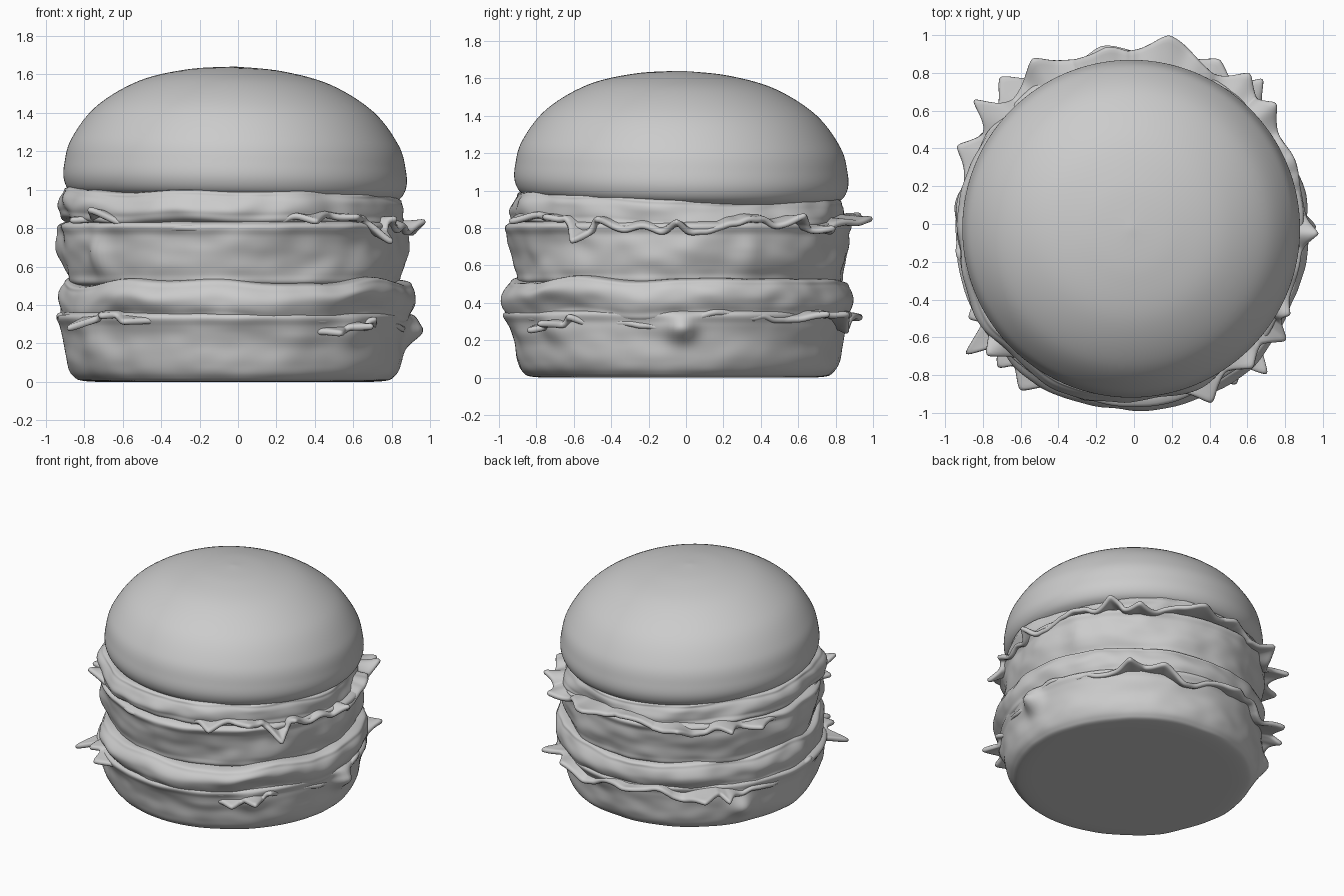
import bpy, bmesh
from math import sin, cos, pi, exp
from mathutils import Vector, noise


def finish(name, bm):
    bmesh.ops.recalc_face_normals(bm, faces=bm.faces)
    for f in bm.faces:
        f.smooth = True
    me = bpy.data.meshes.new(name)
    bm.to_mesh(me)
    bm.free()
    ob = bpy.data.objects.new(name, me)
    bpy.context.collection.objects.link(ob)
    return ob


def gap(a, deg):
    """Signed angle difference in degrees."""
    return (a * 180 / pi - deg + 180) % 360 - 180


def smooth_profile(pts, steps=7):
    """Catmull-Rom curve through the profile points."""
    p = [Vector(q) for q in pts]
    p = [p[0]] + p + [p[-1]]
    out = []
    for i in range(1, len(p) - 2):
        a, b, c, d = p[i - 1:i + 3]
        for k in range(steps):
            t = k / steps
            out.append(0.5 * (2 * b + (c - a) * t + (2 * a - 5 * b + 4 * c - d) * t ** 2
                              + (3 * b - a - 3 * c + d) * t ** 3))
    return out + [p[-1]]


def bridge(bm, rings):
    n = len(rings[0])
    for r0, r1 in zip(rings, rings[1:]):
        for i in range(n):
            j = (i + 1) % n
            bm.faces.new((r0[i], r0[j], r1[j], r1[i]))


def lathe(name, profile, centre, tilt=(0, 0), rough=0.0, wave=0.0, bulges=(), seed=0, n=216):
    """Round layer; rough = lumps, wave = undulating height,
    bulges = (deg, z, angular width, z width, amount) for sauce drips and sagging."""
    bm = bmesh.new()
    rings = []
    for r, z in smooth_profile(profile):
        ring = []
        for i in range(n):
            a = 2 * pi * i / n
            edge = min(1, max(0, (r - 0.5) / 0.35))
            p = Vector((cos(a) * 2.6, sin(a) * 2.6, z * 5 + seed * 7))
            rr = r + edge * (rough * noise.noise(p) + rough * 0.4 * noise.noise(p * 2.3)
                             + sum(k * exp(-(gap(a, d) / w) ** 2 - ((z - zc) / h) ** 2)
                                   for d, zc, w, h, k in bulges))
            x, y = cos(a) * rr, sin(a) * rr
            dz = tilt[0] * x + tilt[1] * y
            dz += edge * wave * noise.noise(Vector((cos(a) * 2, sin(a) * 2, seed * 3.1)))
            ring.append(bm.verts.new((x + centre[0], y + centre[1], z + dz)))
        rings.append(ring)
    bridge(bm, rings)
    bm.faces.new(rings[0])
    bm.faces.new(rings[-1])
    return finish(name, bm)


def lettuce(name, z0, base, tips, seed, n=360, rows=10):
    """Ruffled leaf ring; tips = (deg, reach, half width, tip height)."""
    bm = bmesh.new()
    rings = []
    for k in range(rows + 1):
        t = k / rows
        ring = []
        for i in range(n):
            a = 2 * pi * i / n
            u = Vector((cos(a), sin(a), seed))
            reach = base + 0.03 * noise.noise(u * 5)
            z = z0 + 0.07 * noise.noise(u * 2) + t * t * (
                0.07 * noise.noise(u * 4.5) + 0.025 * noise.noise(u * 10)) - 0.05 * t * t
            best, top = 0, z
            for d, r, w, zt in tips:
                g = exp(-abs(gap(a, d) / w) ** 1.4)
                if (r - base) * g > best:
                    best = (r - base) * g
                    top = z + (zt - z) * g * t ** 2
            rr = 0.6 + (reach + best - 0.6) * t
            ring.append(bm.verts.new((cos(a) * rr - 0.01, sin(a) * rr, top)))
        rings.append(ring)
    bridge(bm, rings)
    ob = finish(name, bm)
    m = ob.modifiers.new("thickness", 'SOLIDIFY')
    m.thickness = 0.035
    m.offset = 0
    m = ob.modifiers.new("soften", 'SUBSURF')
    m.levels = m.render_levels = 1
    return ob


# Buns, with sauce running down the sides
lathe("bottom_bun", [(0.01, 0), (0.5, 0), (0.76, 0.003), (0.83, 0.03), (0.865, 0.1), (0.88, 0.2),
                     (0.89, 0.29), (0.875, 0.36), (0.6, 0.38), (0.01, 0.38)], (-0.02, -0.04),
      rough=0.015, seed=1, bulges=[
          (1, 0.26, 4.5, 0.07, 0.085), (148, 0.18, 5, 0.08, 0.07), (-145, 0.2, 7, 0.12, 0.03),
          (-68, 0.23, 9, 0.05, 0.02), (-92, 0.33, 45, 0.06, 0.035), (20, 0.33, 30, 0.07, 0.03),
          (80, 0.35, 25, 0.1, 0.03), (-170, 0.33, 25, 0.06, 0.03), (-48, 0.26, 7, 0.07, 0.04)])
lathe("middle_bun", [(0.01, 0.48), (0.6, 0.48), (0.83, 0.50), (0.87, 0.56), (0.888, 0.66),
                     (0.895, 0.76), (0.885, 0.83), (0.6, 0.86), (0.01, 0.86)], (-0.02, -0.03),
      rough=0.025, seed=2, bulges=[
          (172, 0.70, 8, 0.1, 0.06), (-142, 0.66, 5, 0.13, 0.045), (24, 0.69, 5, 0.12, 0.025),
          (-92, 0.72, 16, 0.1, 0.025), (5, 0.71, 8, 0.1, 0.02), (-92, 0.8, 35, 0.06, 0.03)])
lathe("top_bun", [(0.01, 0.95), (0.5, 0.945), (0.76, 0.94), (0.85, 0.965), (0.89, 1.03),
                  (0.888, 1.12), (0.85, 1.25), (0.72, 1.42), (0.5, 1.555), (0.25, 1.62),
                  (0.01, 1.64)], (-0.015, -0.025), tilt=(-0.022, -0.022))

# Patties
lathe("lower_patty", [(0.01, 0.30), (0.6, 0.30), (0.86, 0.31), (0.9, 0.36), (0.92, 0.43),
                      (0.905, 0.49), (0.86, 0.525), (0.6, 0.53), (0.01, 0.53)], (-0.005, -0.035),
      rough=0.03, wave=0.05, seed=3, bulges=[
          (-95, 0.4, 32, 0.1, 0.045), (-52, 0.47, 10, 0.05, 0.035), (-125, 0.42, 10, 0.07, 0.04),
          (80, 0.38, 30, 0.08, 0.03)])
lathe("upper_patty", [(0.01, 0.80), (0.6, 0.80), (0.86, 0.81), (0.89, 0.86), (0.895, 0.91),
                      (0.88, 0.95), (0.84, 0.98), (0.6, 0.98), (0.01, 0.98)], (-0.025, -0.035),
      tilt=(-0.02, -0.02), rough=0.035, wave=0.03, seed=4, bulges=[
          (-103, 0.86, 22, 0.06, 0.05), (25, 0.93, 25, 0.06, -0.04), (-150, 0.9, 12, 0.06, 0.02)])

# Lettuce
lettuce("upper_lettuce", 0.86, 0.91, [
    (79, 1.01, 9, 0.85), (98, 0.95, 8, 0.87), (121, 1.02, 6, 0.84), (142, 1.09, 3.5, 0.83),
    (156, 1.0, 4, 0.80), (52, 1.02, 5, 0.80), (40, 0.99, 4, 0.87), (-3, 0.98, 2.5, 0.84),
    (-37, 1.03, 4, 0.72), (-30, 0.98, 3, 0.85), (-50, 1.01, 5, 0.86), (-66, 1.05, 5, 0.83),
    (-105, 0.96, 18, 0.80), (-138, 1.04, 5, 0.90), (-150, 1.01, 4, 0.84)], 1.7)
lettuce("lower_lettuce", 0.36, 0.90, [
    (-48, 1.08, 4, 0.29), (-57, 1.02, 5, 0.25), (-41, 0.99, 4, 0.33), (-80, 0.96, 12, 0.33),
    (-124, 1.08, 7, 0.31), (-142, 1.12, 3.5, 0.27), (-133, 1.04, 5, 0.34), (48, 1.04, 4, 0.34),
    (62, 0.98, 6, 0.34), (132, 1.05, 6, 0.30), (142, 1.02, 3, 0.27), (100, 0.95, 10, 0.33),
    (10, 0.93, 8, 0.35), (-170, 0.94, 8, 0.35)], 5.3)
